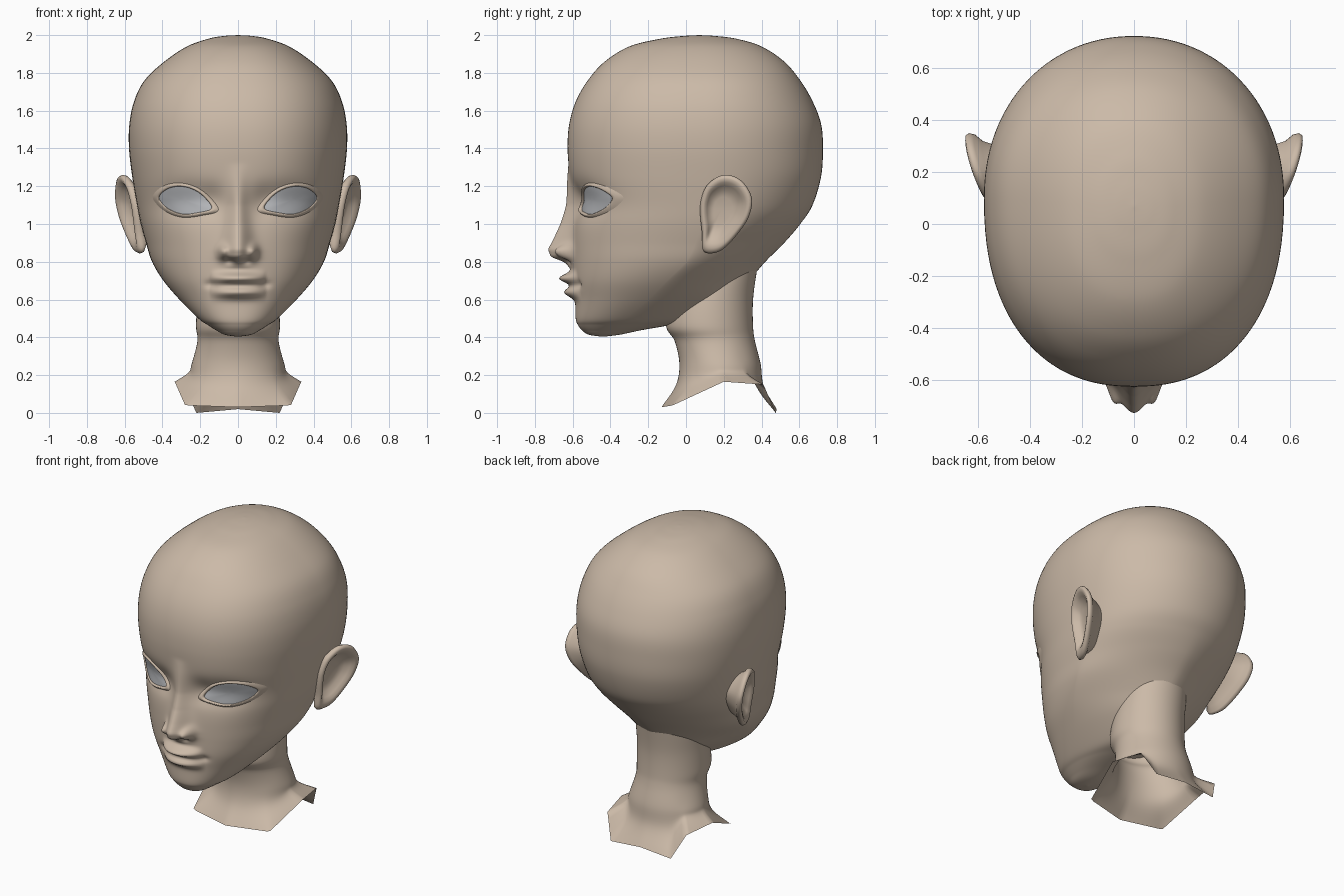
import bpy
import bmesh
from math import sin, cos, pi, exp

if "Cube" in bpy.data.objects:
    bpy.data.objects.remove(bpy.data.objects["Cube"], do_unlink=True)


def material(name, rgb):
    mat = bpy.data.materials.new(name)
    mat.use_nodes = True
    mat.diffuse_color = (*rgb, 1)
    mat.node_tree.nodes["Principled BSDF"].inputs["Base Color"].default_value = (*rgb, 1)
    return mat


SKIN = material("warm_beige_skin", (0.60, 0.49, 0.39))
EYE = material("pale_grey_eye", (0.47, 0.48, 0.50))


def spline(points, steps, closed=False):
    """Smooth curve through points of any dimension."""
    n = len(points)
    if closed:
        get = lambda i: points[i % n]
    else:
        first = [2 * a - b for a, b in zip(points[0], points[1])]
        last = [2 * a - b for a, b in zip(points[-1], points[-2])]
        padded = [first, *points, last]
        get = lambda i: padded[i + 1]
    result = []
    for i in range(n if closed else n - 1):
        quad = [get(i + k) for k in (-1, 0, 1, 2)]
        for k in range(steps):
            t = k / steps
            result.append([b + t / 2 * (c - a + t * (2 * a - 5 * b + 4 * c - d + t * (3 * (b - c) + d - a)))
                           for a, b, c, d in zip(*quad)])
    if not closed:
        result.append(list(points[-1]))
    return result


def table(pairs, v):
    """Linear lookup in ascending pairs."""
    if v <= pairs[0][0]:
        return pairs[0][1]
    for (a, p), (b, q) in zip(pairs, pairs[1:]):
        if v <= b:
            return p + (q - p) * (v - a) / (b - a)
    return pairs[-1][1]


def surface(name, rows, mat):
    """Skin rows of points that each form a closed loop."""
    bm = bmesh.new()
    loops = [[bm.verts.new(p) for p in row] for row in rows]
    n = len(rows[0])
    for low, high in zip(loops, loops[1:]):
        for j in range(n):
            k = (j + 1) % n
            bm.faces.new((low[j], low[k], high[k], high[j]))
    bmesh.ops.remove_doubles(bm, verts=bm.verts, dist=0.00005)
    bmesh.ops.recalc_face_normals(bm, faces=bm.faces)
    mesh = bpy.data.meshes.new(name)
    bm.to_mesh(mesh)
    bm.free()
    mesh.materials.append(mat)
    mesh.shade_smooth()
    obj = bpy.data.objects.new(name, mesh)
    bpy.context.collection.objects.link(obj)
    return obj


# Head sections: height, front, back, half width, widest y, back roundness
HEAD = [
    (.403, -.44, -.44, 0, -.44, 2), (.414, -.515, -.35, .07, -.44, 2),
    (.437, -.55, -.24, .115, -.4, 2), (.465, -.572, -.08, .16, -.36, 2),
    (.5, -.584, .1, .21, -.32, 1.8), (.6, -.587, .25, .31, -.2, 1.7),
    (.7, -.597, .335, .395, -.1, 1.6), (.8, -.6, .42, .455, 0, 1.6),
    (.9, -.6, .52, .487, .05, 1.7), (1, -.597, .605, .515, .08, 1.9),
    (1.1, -.597, .67, .535, .1, 2), (1.25, -.615, .715, .56, .1, 2.1),
    (1.4, -.627, .725, .577, .1, 2.1), (1.53, -.618, .715, .575, .1, 2.1),
    (1.65, -.583, .67, .55, .1, 2.1), (1.76, -.52, .605, .495, .1, 2.1),
    (1.86, -.43, .52, .39, .09, 2.1), (1.94, -.3, .4, .27, .08, 2.1),
    (1.98, -.14, .27, .16, .07, 2), (1.995, -.02, .16, .08, .07, 2),
    (2, .07, .07, 0, .07, 2)]
SECTIONS = spline(HEAD, 10)
FRONT_POWER = 2.3

NOSE = [(.72, 0), (.76, .01), (.79, .035), (.805, .06), (.825, .115), (.865, .13),
        (.92, .102), (1, .068), (1.1, .04), (1.2, .022), (1.32, 0)]


def bump(x, z, cx, cz, wx, wz):
    return exp(-((x - cx) / wx) ** 2 - ((z - cz) / wz) ** 2)


def features(x, z):
    """Forward relief of nose, lips and eye sockets."""
    x = abs(x)
    nose_width = .045 + .028 * min(1, max(0, (1.1 - z) / .24))
    d = table(NOSE, z) * exp(-(x / nose_width) ** 2)
    d += .055 * bump(x, z, .08, .853, .026, .034)
    d -= .02 * bump(x, z, .045, .805, .025, .015)
    lip = max(0, 1 - (x / .15) ** 2)
    d += lip * (.075 * bump(0, z, 0, .712, 1, .028) + .055 * bump(0, z, 0, .638, 1, .03))
    d -= .015 * bump(x, z, .145, .68, .03, .02)
    d -= .045 * bump(x, z, .26, 1.125, .15, .09)
    d -= .02 * bump(x, z, .13, 1.12, .06, .08)
    return d


def front_y(x, section):
    z, front, back, width, mid, power = section
    s = min(1, abs(x) / width) if width > 0 else 1
    return mid - (mid - front) * (1 - s ** FRONT_POWER) ** (1 / FRONT_POWER) - features(x, z)


def skin_y(x, z):
    """Depth of the face at a given place."""
    for a, b in zip(SECTIONS, SECTIONS[1:]):
        if a[0] <= z <= b[0]:
            t = (z - a[0]) / (b[0] - a[0])
            return front_y(x, [p + (q - p) * t for p, q in zip(a, b)])


# Head: columns are closer together on the face
FACE_COLS, BACK_COLS = 100, 56
head_rows = []
for section in SECTIONS:
    z, front, back, width, mid, power = section
    width = max(width, 0)
    row = []
    for i in range(FACE_COLS + 1):
        s = 2 * i / FACE_COLS - 1
        x = width * sin(pi / 4 * (s + s ** 3))
        row.append((x, front_y(x, section), z))
    for i in range(1, BACK_COLS):
        s = sin(pi / 2 + pi * i / BACK_COLS)
        depth = max(0, 1 - abs(s) ** power) ** (1 / power)
        row.append((width * s, mid + (back - mid) * depth, z))
    head_rows.append(row)
surface("head", head_rows, SKIN)

# Neck: oval rings flaring out to an uneven cut edge
NECK = [(.88, .08, .4, .17), (.75, 0, .375, .2), (.6, -.08, .355, .215),
        (.46, -.105, .355, .222), (.38, -.06, .365, .215), (.26, -.035, .395, .245)]
EDGE = [(0, (0, -.13, .03)), (.27, (.28, -.07, .04)), (.5, (.335, .2, .165)),
        (.7, (.29, .41, .15)), (.8, (.22, .475, 0)), (1, (0, .48, .02))]
neck_cols = []
for i in range(80):
    a = 2 * pi * i / 80
    side = 1 if i <= 40 else -1
    f = 1 - abs(1 - i / 40)
    path = [(w * sin(a), (fr + bk) / 2 - (bk - fr) / 2 * cos(a), z) for z, fr, bk, w in NECK]
    edge = [table([(k, p[axis]) for k, p in EDGE], f) for axis in range(3)]
    edge[0] *= side
    last = path[-1]
    path.append((last[0] * .8 + edge[0] * .2, last[1] * .8 + edge[1] * .2, (last[2] + edge[2]) / 2))
    path.append(edge)
    neck_cols.append(spline(path, 6))
surface("neck", list(zip(*neck_cols)), SKIN)

# Eyes and lids follow one outline
EYE_SHAPE = spline([(.138, 1.083), (.18, 1.145), (.24, 1.185), (.31, 1.2), (.375, 1.186), (.418, 1.147),
                    (.405, 1.112), (.36, 1.075), (.29, 1.052), (.21, 1.06)], 6, True)
EYE_RINGS = [(s, .004 + .012 * (1 - s * s)) for s in (1.03, .9, .75, .6, .4, .2, 0)]
LID_RINGS = [(.98, 0), (1, .013), (1.04, .017), (1.1, .015), (1.18, .007), (1.3, -.008)]


def eye_part(name, rings, side, mat):
    rows = []
    for scale, lift in rings:
        row = []
        for px, pz in EYE_SHAPE:
            x = .28 + (px - .28) * scale
            z = 1.125 + (pz - 1.125) * scale
            row.append((side * x, skin_y(x, z) - lift, z))
        rows.append(row)
    surface(name, rows, mat)


# Ears: a bowl with a rolled rim, leaning outward to the rear
EAR_SHAPE = spline([(.08, 1.13), (.115, 1.21), (.2, 1.26), (.29, 1.232), (.348, 1.14), (.333, 1.04),
                    (.275, .95), (.2, .87), (.14, .845), (.09, .86), (.085, .95), (.075, 1.05)], 5, True)
EAR_RINGS = [(0, -.045), (.35, -.045), (.55, -.035), (.68, -.012), (.78, .002), (.88, .008),
             (.96, .002), (1, -.012), (.97, -.03), (.82, -.05), (.62, -.13)]


def ear(name, side):
    rows = []
    for scale, lift in EAR_RINGS:
        row = []
        for py, pz in EAR_SHAPE:
            y = .19 + (py - .19) * scale
            z = 1.08 + (pz - 1.08) * scale
            x = .555 + .33 * (y - .08) + .15 * (z - 1.1) + lift
            row.append((side * x, y, z))
        rows.append(row)
    surface(name, rows, SKIN)


for label, side in (("left", 1), ("right", -1)):
    eye_part(label + "_eye", EYE_RINGS, side, EYE)
    eye_part(label + "_eyelids", LID_RINGS, side, SKIN)
    ear(label + "_ear", side)
